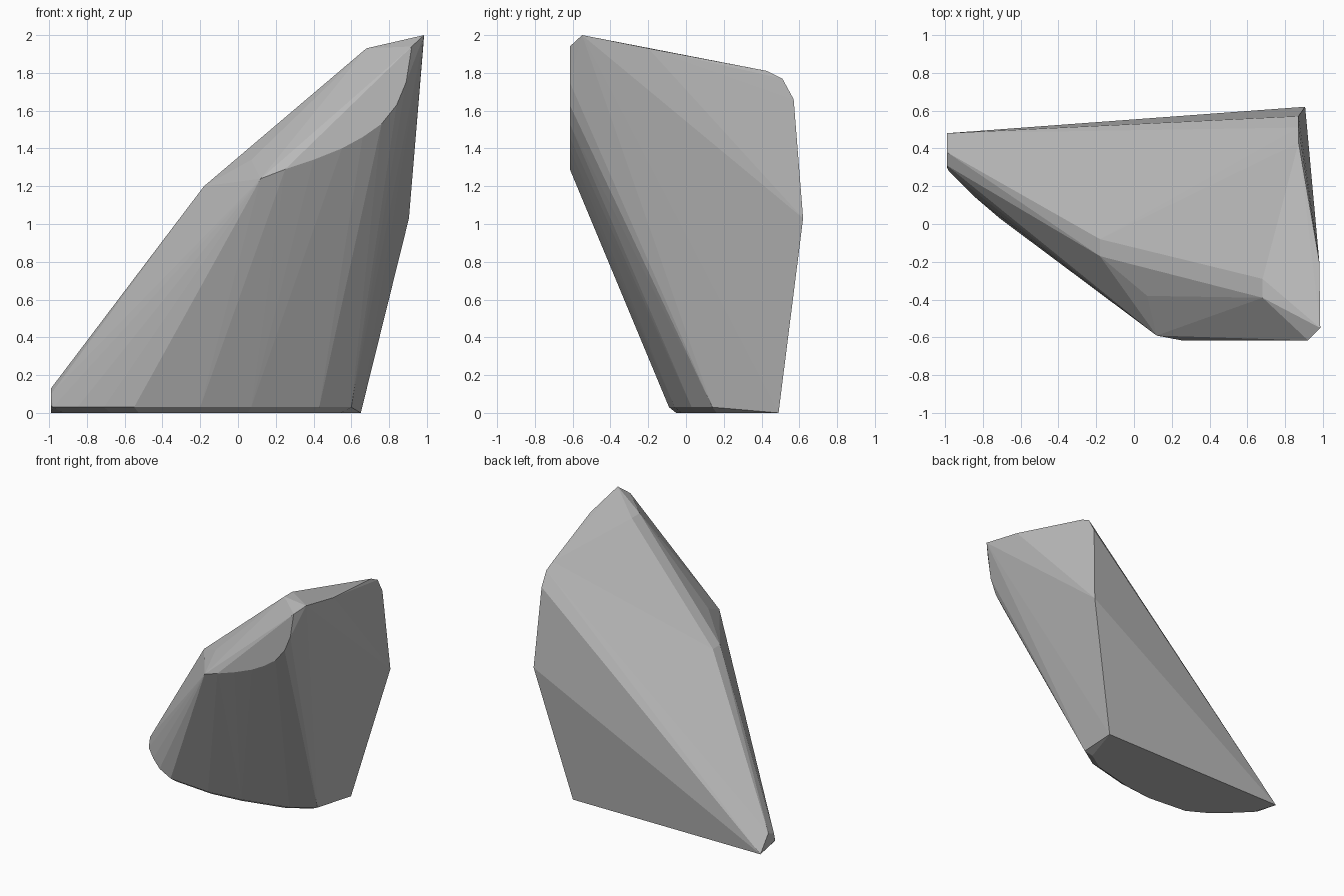
import bpy
import bmesh

default_cube = bpy.data.objects.get("Cube")
if default_cube is not None:
    bpy.data.objects.remove(default_cube, do_unlink=True)


def make_material(name, colour):
    material = bpy.data.materials.new(name)
    material.use_nodes = True
    material.diffuse_color = colour
    shader = next(n for n in material.node_tree.nodes if n.type == "BSDF_PRINCIPLED")
    shader.inputs["Base Color"].default_value = colour
    return material


def on_level(outline, height):
    """Place an x, y outline on a level plane."""
    return [(x, y, height) for x, y in outline]


def on_front(outline, depth):
    """Place an x, z outline on an upright plane that faces the front."""
    return [(x, depth, z) for x, z in outline]


def shrink(outline, centre, factor):
    """Draw an outline in toward a centre point."""
    cx, cy = centre
    return [(cx + (x - cx) * factor, cy + (y - cy) * factor) for x, y in outline]


def hull_object(name, points, material):
    """Wrap the corner points in a faceted convex solid."""
    bm = bmesh.new()
    for point in points:
        bm.verts.new(point)
    result = bmesh.ops.convex_hull(bm, input=bm.verts[:])
    loose = {v for v in result["geom_interior"] + result["geom_unused"]
             if isinstance(v, bmesh.types.BMVert) and v.is_valid}
    bmesh.ops.delete(bm, geom=list(loose), context="VERTS")
    bmesh.ops.recalc_face_normals(bm, faces=bm.faces[:])
    mesh = bpy.data.meshes.new(name)
    bm.to_mesh(mesh)
    bm.free()
    mesh.materials.append(material)
    obj = bpy.data.objects.new(name, mesh)
    bpy.context.collection.objects.link(obj)
    return obj


# Curved front rim of the foot, just above the ground
foot_rim = [(.6, .14), (.43, .03), (.07, -.06), (-.2, -.09),
            (-.55, -.06), (-.71, .03), (-.85, .15), (-.98, .28)]

# Underside: the rim drawn in, with a straight back edge
foot_centre = (-.2, .45)
back_edge = [(.65, .49), (-.99, .48)]
underside = on_level(back_edge + shrink(foot_rim, foot_centre, .93), 0)

# Pointed tail at the low end
tail = [(-.99, .38, .13), (-.99, .31, .1), (-.99, .3, .04)]

# Flat front facet with a curved lower edge
front_arc = [(.25, 1.29), (.4, 1.34), (.55, 1.4), (.66, 1.46), (.76, 1.53),
             (.84, 1.63), (.89, 1.75), (.92, 1.94)]
front_facet = on_front(front_arc, -.615) + [(.12, -.59, 1.24)]

# Sloping ridge along the upper side
ridge = [(-.18, -.17, 1.2), (-.18, -.08, 1.2), (.07, -.38, 1.34),
         (.68, -.39, 1.93), (.68, -.29, 1.93)]

# Peak and the edge that runs down the back
peak = [(.985, -.55, 2), (.98, -.2, 1.93)]
back_corner = [(.87, .43, 1.81), (.87, .51, 1.77), (.87, .57, 1.66), (.905, .62, 1.03)]

stone_grey = make_material("stone grey", (.5, .5, .5, 1))
corners = underside + on_level(foot_rim, .03) + tail + front_facet + ridge + peak + back_corner
hull_object("rock_shard", corners, stone_grey)
